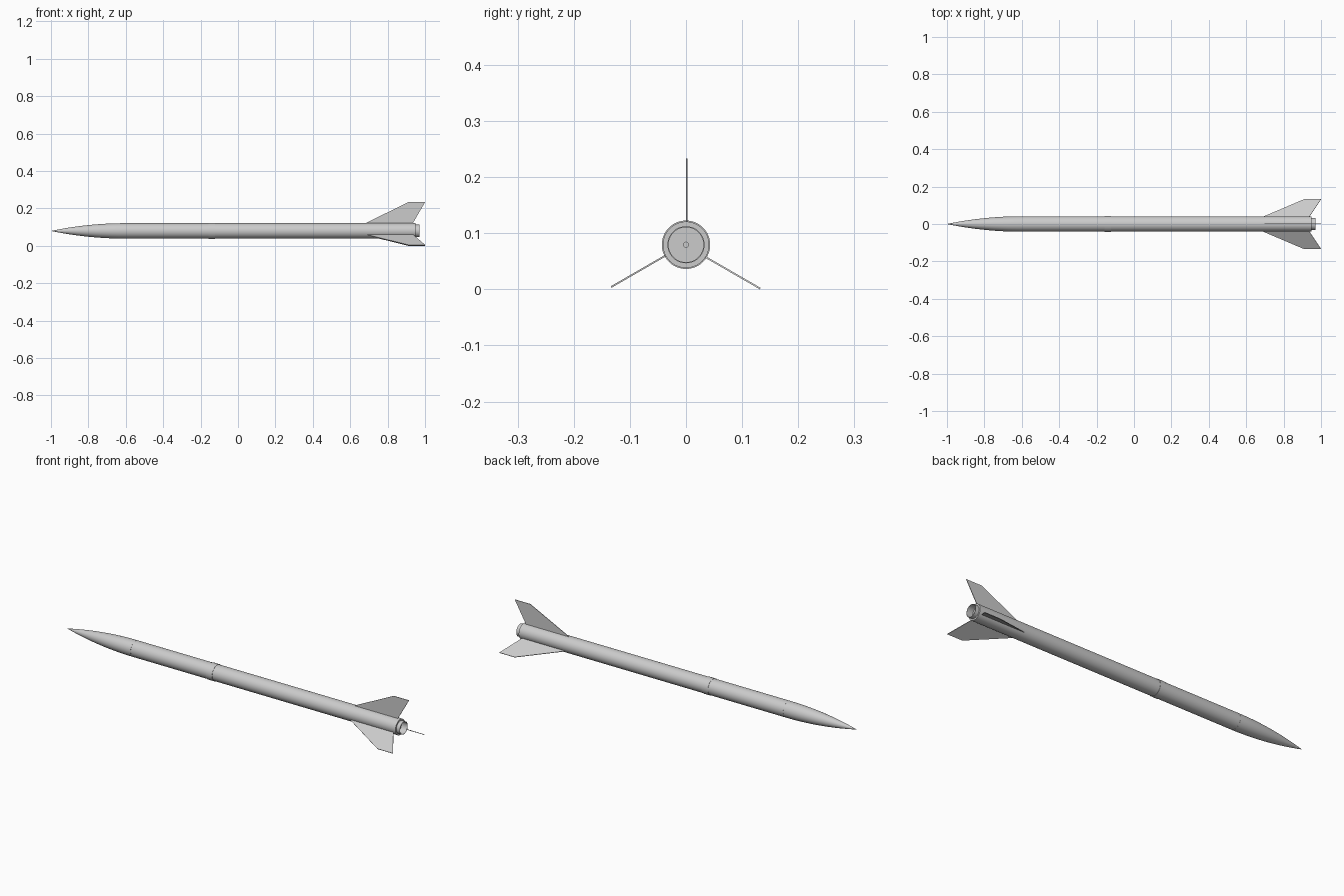
import bpy, bmesh, math
from mathutils import Matrix, Vector

if "Cube" in bpy.data.objects:
    bpy.data.objects.remove(bpy.data.objects["Cube"])

AXIS_Z = 0.0795     # height of the rocket centreline
R = 0.0413          # body radius
SEG = 64


def finish(name, bm, smooth=True):
    bmesh.ops.remove_doubles(bm, verts=bm.verts, dist=1e-6)
    bmesh.ops.recalc_face_normals(bm, faces=bm.faces)
    me = bpy.data.meshes.new(name)
    bm.to_mesh(me)
    bm.free()
    ob = bpy.data.objects.new(name, me)
    bpy.context.collection.objects.link(ob)
    ob.location.z = AXIS_Z
    if smooth:
        bpy.ops.object.select_all(action='DESELECT')
        ob.select_set(True)
        bpy.context.view_layer.objects.active = ob
        bpy.ops.object.shade_smooth_by_angle(angle=math.radians(30))
    return ob


def lathe(name, profile):
    """Revolve (x, radius) points around the x axis."""
    bm = bmesh.new()
    verts = [bm.verts.new((x, 0, r)) for x, r in profile]
    edges = [bm.edges.new(p) for p in zip(verts, verts[1:])]
    bmesh.ops.spin(bm, geom=verts + edges, cent=(0, 0, 0), axis=(1, 0, 0),
                   angle=math.tau, steps=SEG, use_merge=True)
    return finish(name, bm)


# Tangent ogive nose cone
L = 0.4
rho = (R * R + L * L) / (2 * R)
nose = []
for i in range(25):
    d = L * (i / 24) ** 1.3
    nose.append((-1 + d, math.sqrt(rho ** 2 - (L - d) ** 2) + R - rho))
nose[0] = (-1, 0)
lathe("nose_cone", nose + [(-0.6, 0)])

# Upper and lower body tubes with a fine seam at the nose
lathe("upper_body_tube", [(-0.6, 0), (-0.6, R - 0.0008), (-0.597, R - 0.0008),
                          (-0.597, R), (-0.14, R), (-0.14, 0)])
lathe("lower_body_tube", [(-0.14, 0), (-0.14, R), (0.95, R), (0.95, 0.031),
                          (0.92, 0.031), (0.92, 0)])

# Raised coupler band
lathe("coupler_band", [(-0.158, R - 0.001), (-0.158, 0.0431),
                       (-0.122, 0.0431), (-0.122, R - 0.001)])

# Motor retainer ring and recessed nozzle plate
lathe("motor_retainer", [(0.925, 0.033), (0.97, 0.033), (0.97, 0.031),
                         (0.925, 0.031), (0.925, 0.033)])
lathe("nozzle_plate", [(0.925, 0.0315), (0.935, 0.0315), (0.935, 0.0045),
                       (0.925, 0.0045), (0.925, 0)])

# Three swept fins, one upright
outline = [(0.68, 0.036), (0.68, 0.0405), (0.91, 0.1535), (1.0, 0.1535),
           (0.935, 0.041), (0.935, 0.036)]
for k in range(3):
    bm = bmesh.new()
    face = bm.faces.new([bm.verts.new((x, 0, r)) for x, r in outline])
    ext = bmesh.ops.extrude_face_region(bm, geom=[face])
    moved = [g for g in ext["geom"] if isinstance(g, bmesh.types.BMVert)]
    bmesh.ops.translate(bm, verts=moved, vec=Vector((0, 0.003, 0)))
    # offset lies clockwise as seen from the tail
    bmesh.ops.rotate(bm, verts=bm.verts, cent=(0, 0, 0),
                     matrix=Matrix.Rotation(-k * math.tau / 3, 3, 'X'))
    finish(f"fin_{k + 1}", bm, smooth=False)
